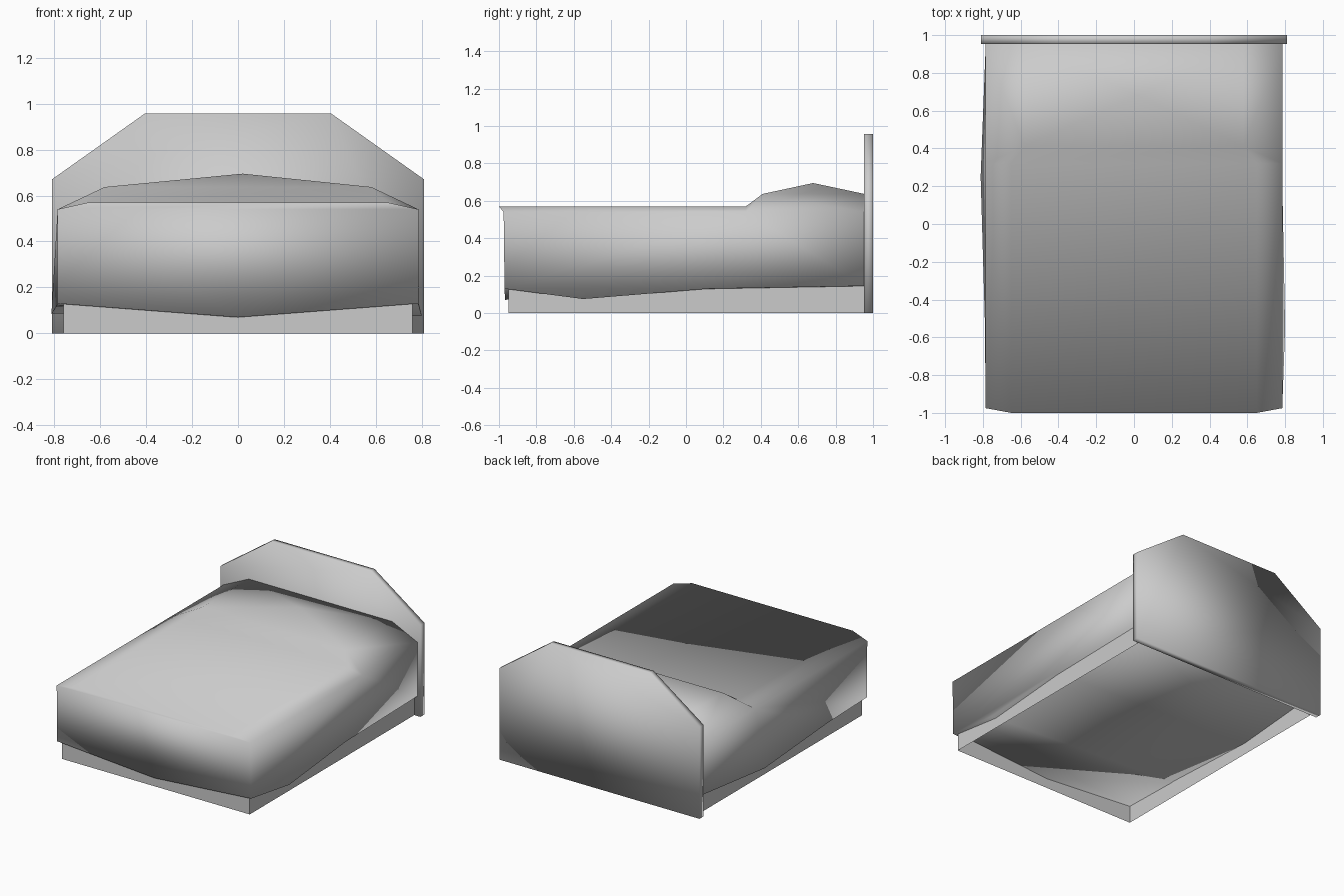
import bpy, bmesh

if "Cube" in bpy.data.objects:
    bpy.data.objects.remove(bpy.data.objects["Cube"])

grey = bpy.data.materials.new("soft grey")
grey.diffuse_color = (0.6, 0.6, 0.6, 1)
grey.use_nodes = True
grey.node_tree.nodes["Principled BSDF"].inputs["Base Color"].default_value = grey.diffuse_color


def make(name, points, faces, smooth=True):
    """Build an object from named points; faces list the point names in order."""
    bm = bmesh.new()
    verts = {key: bm.verts.new(co) for key, co in points.items()}
    for face in faces:
        bm.faces.new([verts[k] for k in face]).smooth = smooth
    bmesh.ops.recalc_face_normals(bm, faces=bm.faces)
    mesh = bpy.data.meshes.new(name)
    bm.to_mesh(mesh)
    bm.free()
    mesh.materials.append(grey)
    obj = bpy.data.objects.new(name, mesh)
    bpy.context.collection.objects.link(obj)


# Headboard: board with clipped top corners
outline = [(-0.81, 0), (-0.81, 0.67), (-0.405, 0.957), (0.405, 0.957), (0.81, 0.67), (0.81, 0)]
n = len(outline)
pts = {(s, i): (x, y, z) for s, y in enumerate((0.953, 1.0)) for i, (x, z) in enumerate(outline)}
sides = [[(0, i), (0, (i + 1) % n), (1, (i + 1) % n), (1, i)] for i in range(n)]
make("headboard", pts, [[(s, i) for i in range(n)] for s in (0, 1)] + sides)

# Base: four low walls, open underneath
corners = [(-0.76, -0.95), (0.76, -0.95), (0.76, 0.953), (-0.76, 0.953)]
pts = {(k, i): (x, y, z) for k, z in enumerate((0, 0.2)) for i, (x, y) in enumerate(corners)}
make("base", pts, [[(0, i), (0, (i + 1) % 4), (1, (i + 1) % 4), (1, i)] for i in range(4)], False)

# Blanket: draped cover with a pillow bulge, mirrored points left and right
pts = {}
for s, c in ((-1, "L"), (1, "R")):
    pts.update({
        c + "foot": (s * 0.65, -1.0, 0.57), c + "fold": (s * 0.65, 0.32, 0.57),
        c + "pillow": (s * 0.58, 0.41, 0.637), c + "head": (s * 0.58, 0.953, 0.637),
        c + "edge0": (s * 0.785, -0.975, 0.54), c + "edge1": (s * 0.785, 0.32, 0.54),
        c + "edge2": (s * 0.785, 0.953, 0.54),
        c + "hem0": (s * 0.785, -0.97, 0.13), c + "hem3": (s * 0.785, 0.953, 0.145)})
# Uneven hem: the dips differ on each side
pts.update({"Lhem1": (-0.79, -0.5, 0.12), "Lhem2": (-0.812, 0.25, 0.085),
            "Rhem1": (0.80, -0.55, 0.075), "Rhem2": (0.787, 0.12, 0.13),
            "front_hem": (0, -0.968, 0.07), "crest": (0.02, 0.68, 0.695)})
faces = [["Lfoot", "Rfoot", "Rfold", "Lfold"], ["Lfold", "Rfold", "Rpillow", "Lpillow"],
         ["Lpillow", "Rpillow", "crest"], ["Rpillow", "Rhead", "crest"],
         ["Rhead", "Lhead", "crest"], ["Lhead", "Lpillow", "crest"],
         ["Lfoot", "Ledge0", "Lhem0", "front_hem", "Rhem0", "Redge0", "Rfoot"],
         ["Lhead", "Rhead", "Redge2", "Rhem3", "Lhem3", "Ledge2"],
         ["Lhem0", "front_hem", "Rhem0", "Rhem1", "Lhem1"],
         ["Lhem1", "Rhem1", "Rhem2", "Lhem2"], ["Lhem2", "Rhem2", "Rhem3", "Lhem3"]]
for c in "LR":
    faces += [[c + k for k in f.split()] for f in (
        "foot fold edge1 edge0", "fold pillow edge1", "pillow head edge2 edge1",
        "edge0 edge1 hem2 hem1 hem0", "edge1 edge2 hem3 hem2")]
make("blanket", pts, faces)
